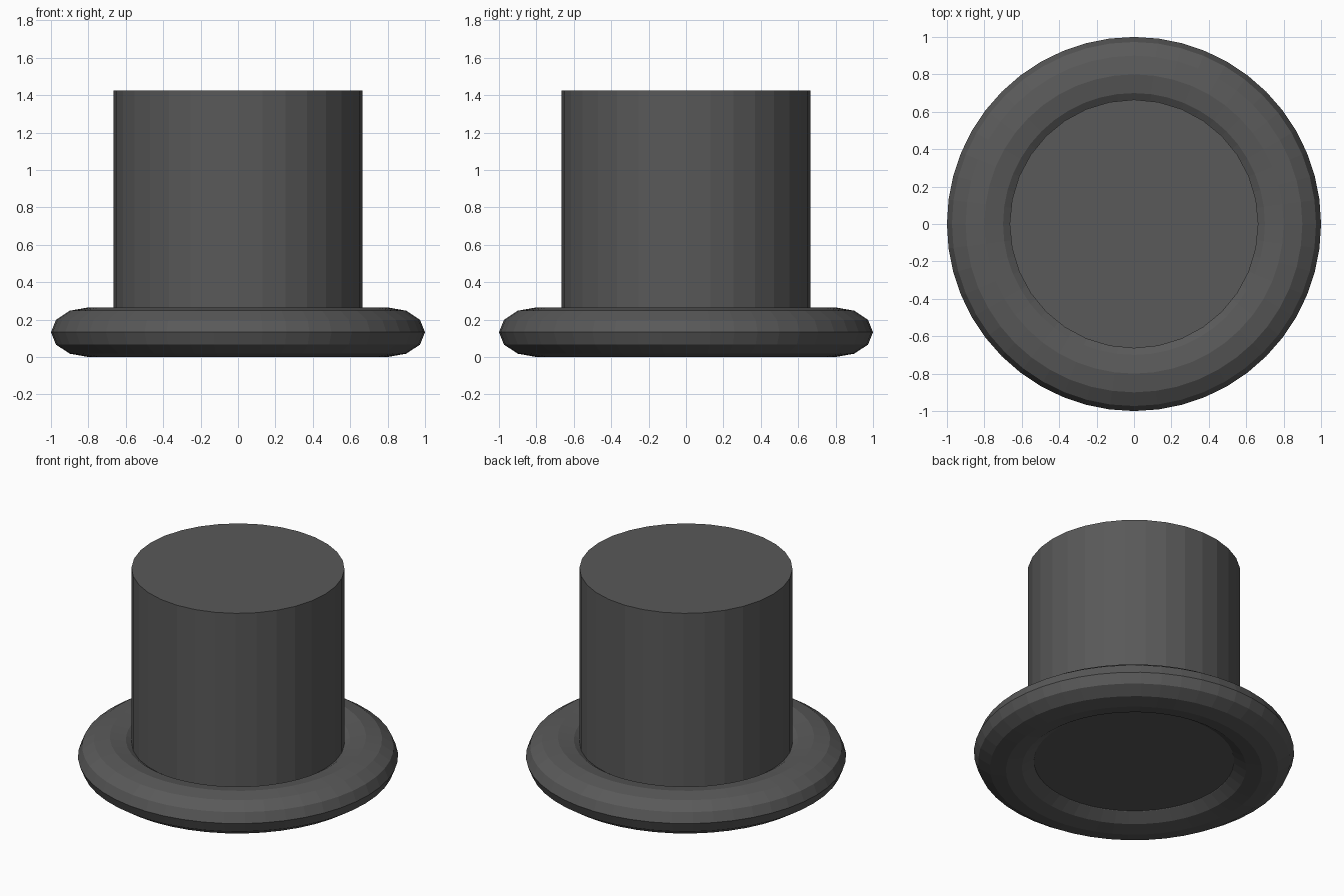
import bpy

if "Cube" in bpy.data.objects:
    bpy.data.objects.remove(bpy.data.objects["Cube"])

felt = bpy.data.materials.new("dark_grey_felt")
felt.diffuse_color = (0.1, 0.1, 0.1, 1)
felt.use_nodes = True
felt.node_tree.nodes["Principled BSDF"].inputs["Base Color"].default_value = felt.diffuse_color


def finish(name, scale=(1, 1, 1)):
    ob = bpy.context.object
    ob.name = name
    ob.scale = scale
    ob.data.materials.append(felt)
    return ob


# Brim: a flattened ring
BRIM_HALF = 0.1325
bpy.ops.mesh.primitive_torus_add(
    major_radius=0.8, minor_radius=0.2, major_segments=48, minor_segments=12,
    location=(0, 0, BRIM_HALF))
finish("brim", (1, 1, BRIM_HALF / 0.2))

# Crown: closed cylinder, its floor recessed inside the brim
BOTTOM, TOP = 0.07, 1.425
bpy.ops.mesh.primitive_cylinder_add(
    vertices=32, radius=0.665, depth=TOP - BOTTOM,
    location=(0, 0, (TOP + BOTTOM) / 2))
finish("crown")
